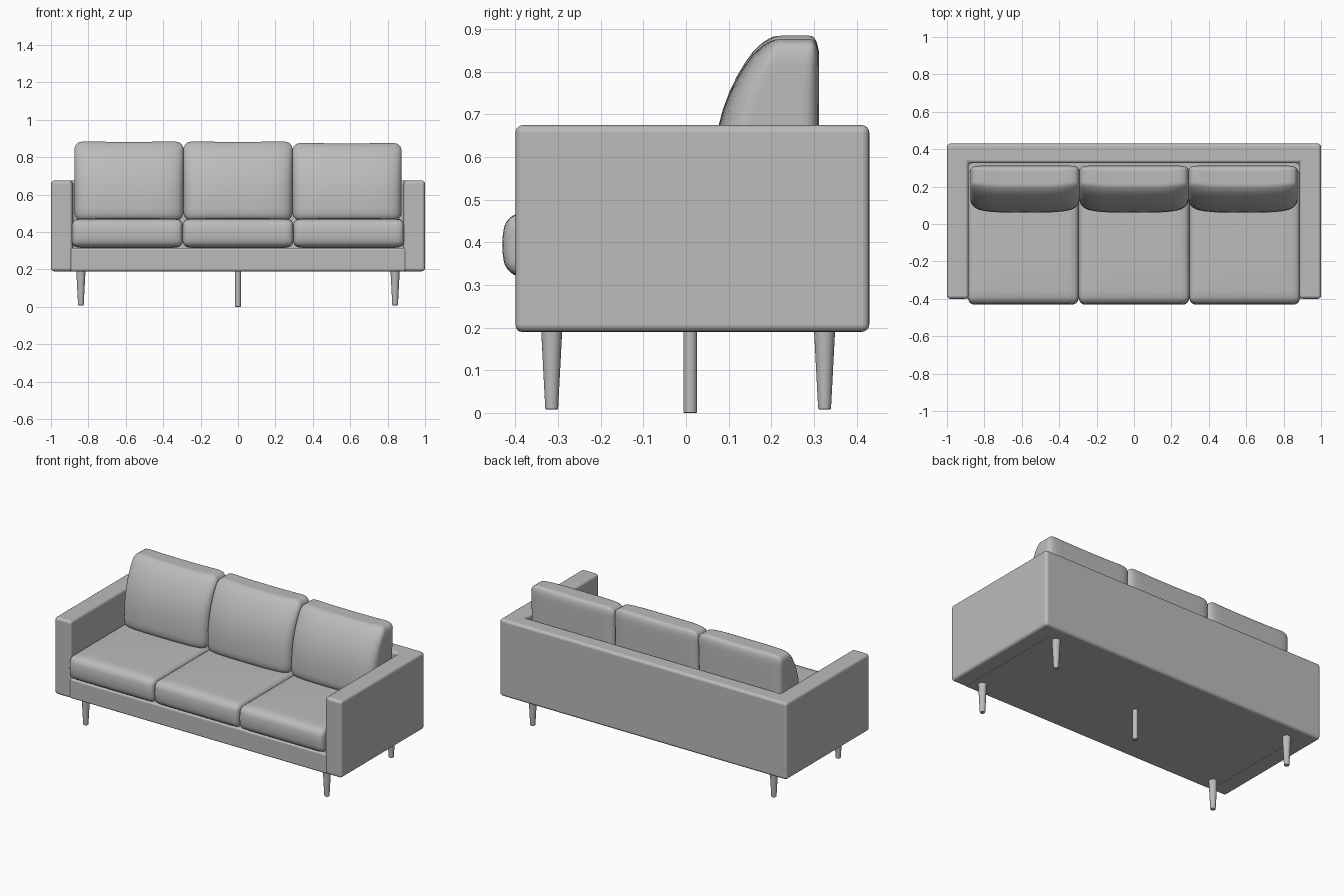
import bpy, bmesh, math
from mathutils import Vector

if "Cube" in bpy.data.objects:
    bpy.data.objects.remove(bpy.data.objects["Cube"], do_unlink=True)

grey = bpy.data.materials.new("light grey")
grey.use_nodes = True
colour = (0.5, 0.5, 0.5, 1)
grey.diffuse_color = colour
grey.node_tree.nodes["Principled BSDF"].inputs["Base Color"].default_value = colour


def finish(name, bm, bevel=0, angle=40):
    bmesh.ops.recalc_face_normals(bm, faces=bm.faces)
    mesh = bpy.data.meshes.new(name)
    bm.to_mesh(mesh)
    bm.free()
    obj = bpy.data.objects.new(name, mesh)
    bpy.context.collection.objects.link(obj)
    mesh.materials.append(grey)
    bpy.ops.object.select_all(action='DESELECT')
    obj.select_set(True)
    bpy.context.view_layer.objects.active = obj
    bpy.ops.object.shade_smooth_by_angle(angle=math.radians(angle))
    if bevel:
        mod = obj.modifiers.new("soft edges", 'BEVEL')
        mod.width = bevel
        mod.segments = 4
        mod.limit_method = 'ANGLE'
        mod.harden_normals = True
    return obj


def extrude(name, outline, bottom, top, bevel):
    bm = bmesh.new()
    face = bm.faces.new([bm.verts.new((x, y, bottom)) for x, y in outline])
    side = bmesh.ops.extrude_face_region(bm, geom=[face])["geom"]
    bmesh.ops.translate(bm, vec=(0, 0, top - bottom),
                        verts=[v for v in side if isinstance(v, bmesh.types.BMVert)])
    return finish(name, bm, bevel)


def cushion(name, size, radius, shape):
    """Rounded box whose points are then placed by shape(u, s, t, point)."""
    half = Vector(size) / 2
    bm = bmesh.new()
    bmesh.ops.create_cube(bm, size=2)
    bmesh.ops.subdivide_edges(bm, edges=bm.edges[:], cuts=15, use_grid_fill=True)
    for v in bm.verts:
        p = Vector([math.sin(c * math.pi / 2) * h for c, h in zip(v.co, half)])
        core = Vector([max(radius - h, min(h - radius, c)) for c, h in zip(p, half)])
        p = core + (p - core).normalized() * radius
        u = p.x / half.x
        s = (p.y / half.y + 1) / 2
        t = (p.z / half.z + 1) / 2
        v.co = shape(u, s, t, p)
    return finish(name, bm, angle=60)


# Arms and back as one U-shaped shell, with the seat base inside
half_outline = [(1, 0.43), (1, -0.4), (0.885, -0.4), (0.885, 0.325)]
extrude("arms_and_back", half_outline + [(-x, y) for x, y in reversed(half_outline)],
        0.19, 0.675, 0.018)
extrude("seat_base", [(-0.9, -0.398), (0.9, -0.398), (0.9, 0.35), (-0.9, 0.35)],
        0.19, 0.315, 0.012)

# Three seat cushions and three back cushions
for i, side in enumerate(("right", "middle", "left")):
    k = i - 1

    def seat_shape(u, s, t, p):
        puff = (1 - u ** 4)
        front = (1 - s) ** 6
        bow = 0.014 * front * (1 - (2 * t - 1) ** 2)
        crown = 0.006 * puff * (2 * t - 1) * (1 - (2 * s - 1) ** 4)
        return (p.x + k * 0.592, p.y - 0.062 - bow, p.z + 0.394 + crown)

    def back_shape(u, s, t, p):
        front = 0.06 + 0.125 * t ** 3 + 0.03 * u ** 4
        y = front + (0.312 - front) * s
        top = 0.886 - 0.004 * (1 - u * u) - (0.008 if k == 1 else 0)
        return (p.x + k * 0.583, y, 0.46 + (top - 0.46) * t)

    cushion(side + "_seat_cushion", (0.592, 0.71, 0.15), 0.034, seat_shape)
    cushion(side + "_back_cushion", (0.583, 0.25, 0.426), 0.045, back_shape)


# Tapered corner legs and a straight middle leg
def leg(name, x, y, foot, r_foot, r_top):
    bm = bmesh.new()
    bmesh.ops.create_cone(bm, cap_ends=True, segments=24, radius1=r_foot, radius2=r_top,
                          depth=0.2 - foot)
    bmesh.ops.translate(bm, vec=(x, y, (0.2 + foot) / 2), verts=bm.verts)
    finish(name, bm, 0.003)


for x, side in ((-0.84, "right"), (0.84, "left")):
    for y, end in ((-0.315, "front"), (0.325, "back")):
        leg(f"{end}_{side}_leg", x, y, 0.008, 0.015, 0.025)
leg("middle_leg", 0, 0.01, 0, 0.016, 0.016)
